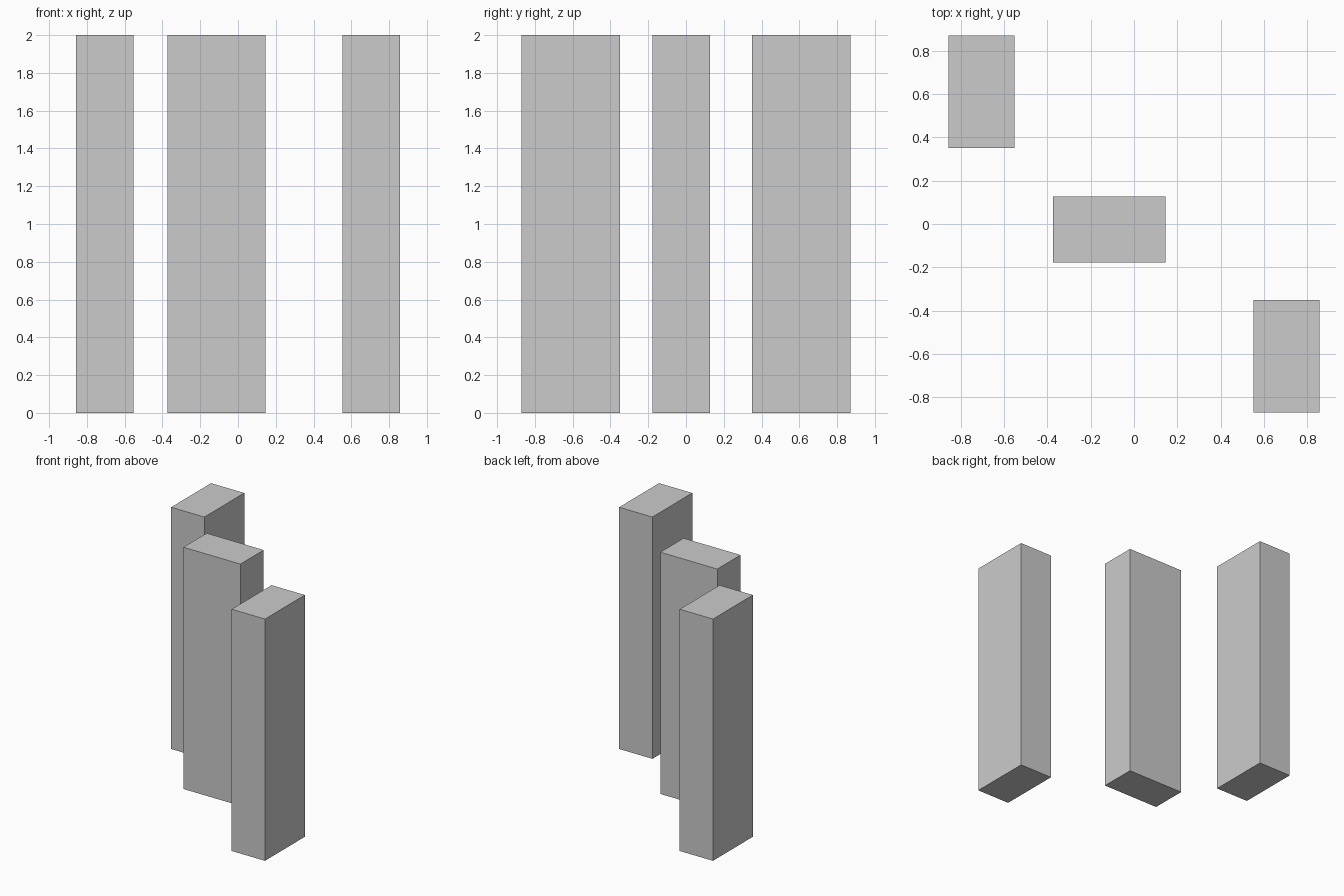
import bpy

if "Cube" in bpy.data.objects:
    bpy.data.objects.remove(bpy.data.objects["Cube"])

HEIGHT = 2.0
LONG, SHORT = 0.521, 0.304


def pillar(name, x, y, width, depth):
    """Rectangular pillar standing on the ground."""
    bpy.ops.mesh.primitive_cube_add(size=1, location=(x, y, HEIGHT / 2))
    obj = bpy.context.object
    obj.name = name
    obj.scale = (width, depth, HEIGHT)
    bpy.ops.object.transform_apply(location=False, rotation=False, scale=True)
    return obj


# Outer pillars sit diagonally opposite each other
pillar("back_left_pillar", -0.705, 0.611, SHORT, LONG)
pillar("front_right_pillar", 0.705, -0.611, SHORT, LONG)

# Middle pillar is turned a quarter turn and slightly off centre
pillar("middle_pillar", -0.114, -0.026, LONG, SHORT)
